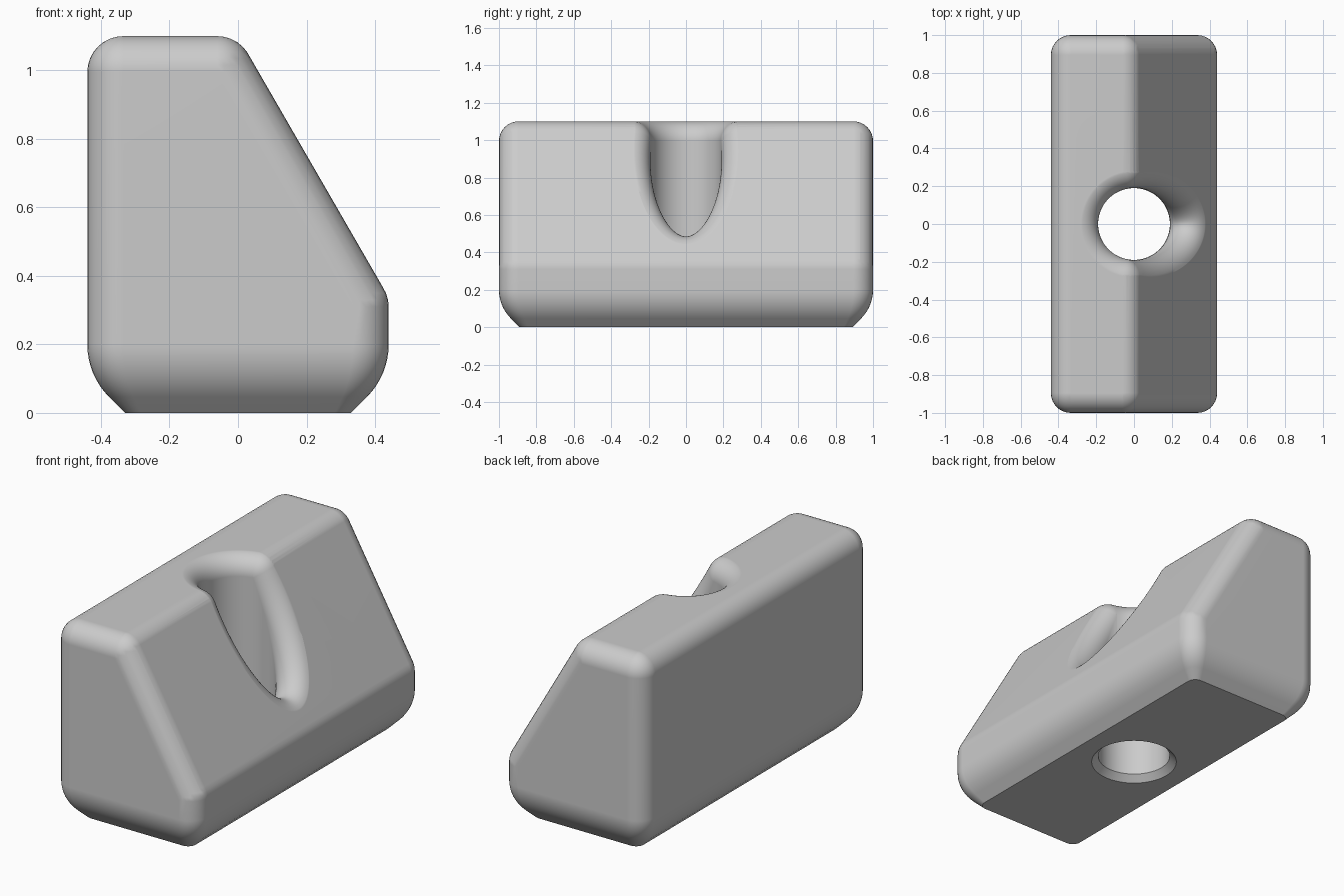
import bpy, bmesh, math
from mathutils import Vector

if "Cube" in bpy.data.objects:
    bpy.data.objects.remove(bpy.data.objects["Cube"])

HX, HY, TOP = 0.44, 1.0, 1.1      # half width, half length, height
R = 0.105                         # edge rounding
HOLE = 0.19                       # bore radius
SLOPE = Vector((math.sin(math.radians(60)), 0, 0.5))   # normal of the sloped side
D = SLOPE.z * TOP                 # sloped plane: SLOPE . p = D


def slope_z(x):
    """Height of the inner offset of the sloped plane."""
    return (D - R - SLOPE.x * x) / SLOPE.z


def make_object(name, bm):
    mesh = bpy.data.meshes.new(name)
    bm.to_mesh(mesh)
    bm.free()
    obj = bpy.data.objects.new(name, mesh)
    bpy.context.collection.objects.link(obj)
    return obj


def base_ring(bm, inset, z, steps=8):
    """Rounded rectangle outline for the lower part."""
    rad = R * (1 - 0.55 * inset / 0.11)
    for sx, sy in ((1, 1), (-1, 1), (-1, -1), (1, -1)):
        for i in range(steps + 1):
            a = math.pi / 2 * i / steps
            bm.verts.new((sx * (HX - inset - rad + rad * math.cos(a)),
                          sy * (HY - inset - rad + rad * math.sin(a)), z))


# Block: hull of rounded upper corners and tapering base outlines
bm = bmesh.new()
ridge_x = -R * math.tan(math.radians(30))
side_x = HX - R
for x, z in ((-HX + R, TOP - R), (ridge_x, TOP - R), (side_x, slope_z(side_x))):
    for y in (-HY + R, HY - R):
        res = bmesh.ops.create_uvsphere(bm, u_segments=32, v_segments=16, radius=R)
        bmesh.ops.translate(bm, verts=res["verts"], vec=(x, y, z))
BEND, BEND_Z = 0.217, 0.2         # big lower rounding ending in a 45 degree chamfer
for i in range(9):
    a = math.pi / 4 * i / 8
    base_ring(bm, BEND * (1 - math.cos(a)), BEND_Z - BEND * math.sin(a))
base_ring(bm, 0.11, 0)
res = bmesh.ops.convex_hull(bm, input=bm.verts)
inside = {g for g in res["geom_interior"] + res["geom_unused"]
          if isinstance(g, bmesh.types.BMVert)}
bmesh.ops.delete(bm, geom=list(inside), context="VERTS")
bmesh.ops.remove_doubles(bm, verts=bm.verts, dist=0.0005)
bmesh.ops.dissolve_limit(bm, angle_limit=0.004, verts=bm.verts, edges=bm.edges)
bmesh.ops.recalc_face_normals(bm, faces=bm.faces)
block = make_object("sloped_block", bm)

# Bore cutter: stations around the hole, each with a flared rolling-ball rim
UP = Vector((0, 0, 1))
turn = math.acos(ridge_x / (HOLE + R))   # angle where the rim crosses the ridge
stations = [(-turn + 2 * turn * i / 48, SLOPE) for i in range(49)]
stations += [(turn, SLOPE.slerp(UP, i / 6)) for i in range(1, 6)]
stations += [(turn + (2 * math.pi - 2 * turn) * i / 32, UP) for i in range(33)]
stations += [(-turn, UP.slerp(SLOPE, i / 6)) for i in range(1, 6)]

bm = bmesh.new()
rings = []
for angle, normal in stations:
    out = Vector((math.cos(angle), math.sin(angle), 0))
    c = out * (HOLE + R)
    c.z = min(TOP - R, slope_z(c.x))
    pts = [out * (HOLE + 0.085) - UP * 0.05, out * HOLE + UP * 0.035]
    pts += [c + R * (-out).slerp(normal, k / 14) + normal * 0.0008 for k in range(15)]
    pts.append(pts[-1] + normal * 0.5)
    rings.append([bm.verts.new(p) for p in pts])
low = bm.verts.new((0, 0, -0.05))
high = bm.verts.new((0.4, 0, 1.6))
for a, b in zip(rings, rings[1:] + rings[:1]):
    for k in range(len(a) - 1):
        bm.faces.new((a[k], b[k], b[k + 1], a[k + 1]))
    bm.faces.new((low, b[0], a[0]))
    bm.faces.new((high, a[-1], b[-1]))
bmesh.ops.remove_doubles(bm, verts=bm.verts, dist=0.00005)
bmesh.ops.recalc_face_normals(bm, faces=bm.faces)
cutter = make_object("bore_cutter", bm)
cutter.hide_render = True

cut = block.modifiers.new("bore", "BOOLEAN")
cut.operation, cut.solver, cut.object = "DIFFERENCE", "EXACT", cutter
bpy.context.view_layer.objects.active = block
block.select_set(True)
bpy.ops.object.modifier_apply(modifier="bore")
bpy.data.objects.remove(cutter)

# Finish: grey material and smooth roundings with crisp base edges
grey = bpy.data.materials.new("light_grey")
grey.diffuse_color = (0.6, 0.6, 0.6, 1)
grey.use_nodes = True
grey.node_tree.nodes["Principled BSDF"].inputs["Base Color"].default_value = grey.diffuse_color
block.data.materials.clear()
block.data.materials.append(grey)
bpy.ops.object.shade_smooth_by_angle(angle=math.radians(30))
weighted = block.modifiers.new("even_shading", "WEIGHTED_NORMAL")
weighted.keep_sharp = True
